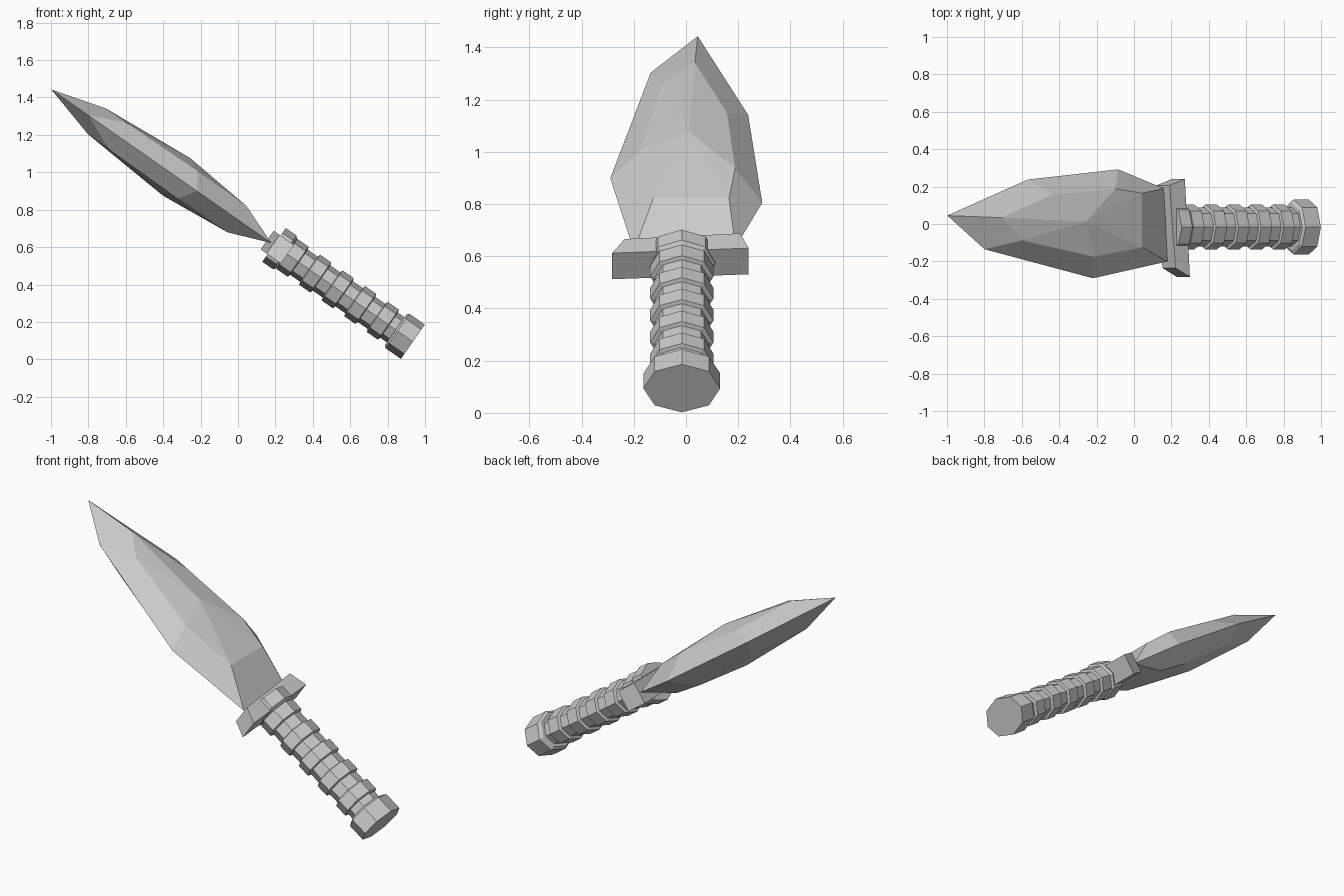
import bpy, bmesh, math
from mathutils import Vector

if "Cube" in bpy.data.objects:
    bpy.data.objects.remove(bpy.data.objects["Cube"])

# Dagger frame: u runs from pommel to tip, v is across (world y), w is the blade normal
ANG = math.radians(34.9)
C, S = math.cos(ANG), math.sin(ANG)
END = Vector((0.935, 0, 0.094))


def place(u, v, w):
    return END + Vector((-C * u + S * w, v, S * u + C * w))


def build(name, points, faces):
    bm = bmesh.new()
    vs = [bm.verts.new(place(*p)) for p in points]
    for f in faces:
        bm.faces.new([vs[i] for i in f])
    bmesh.ops.recalc_face_normals(bm, faces=bm.faces)
    mesh = bpy.data.meshes.new(name)
    bm.to_mesh(mesh)
    bm.free()
    ob = bpy.data.objects.new(name, mesh)
    bpy.context.collection.objects.link(ob)
    return ob


def lathe(name, profile, n=8, vc=-0.016):
    """Octagonal stack; profile rows are (u, half width, half depth)."""
    pts, faces = [], []
    for u, rv, rw in profile:
        for k in range(n):
            a = 2 * math.pi * k / n
            pts.append((u, vc + rv * math.sin(a), rw * math.cos(a)))
    for r in range(len(profile) - 1):
        for k in range(n):
            j = (k + 1) % n
            faces.append((r * n + k, r * n + j, (r + 1) * n + j, (r + 1) * n + k))
    faces.append(tuple(range(n)))
    faces.append(tuple((len(profile) - 1) * n + k for k in range(n)))
    return build(name, pts, faces)


# Blade: cutting outline, raised inner ring and a central peak, mirrored below
outline = [(0.945, 0.19), (1.243, 0.292), (1.831, 0.238), (2.357, 0.045),
           (2.114, -0.135), (1.407, -0.29), (0.922, -0.2)]
ring = [(1.148, 0.165, 0.087), (1.33, 0.188, 0.1), (1.73, 0.157, 0.08),
        (2.06, 0.034, 0.084), (1.927, -0.088, 0.084), (1.467, -0.175, 0.09),
        (1.148, -0.125, 0.087)]
n = len(outline)
pts = [(u, v, 0) for u, v in outline]
faces = []
for side in (1, -1):
    b = len(pts)
    pts += [(u, v, side * w) for u, v, w in ring] + [(1.54, 0.012, side * 0.124)]
    for i in range(n):
        j = (i + 1) % n
        faces += [(i, j, b + j, b + i), (b + i, b + j, b + n)]
build("blade", pts, faces)

# Crossguard: slightly skewed bar, narrower on the blade side
corners = [(0.818, -0.283), (0.851, 0.24), (0.95, 0.207), (0.912, -0.235)]
pts = [(u, v, w) for w in (-0.061, 0.061) for u, v in corners]
faces = [(0, 1, 2, 3), (4, 5, 6, 7)]
faces += [(i, (i + 1) % 4, (i + 1) % 4 + 4, i + 4) for i in range(4)]
build("crossguard", pts, faces)

# Grip: alternating wide and narrow octagonal bands
grip = []
STEP = 0.147
for i in range(5):
    u = 0.09 + i * STEP
    grip += [(u, 0.103, 0.082), (u + 0.065, 0.103, 0.082),
             (u + 0.07, 0.121, 0.098), (u + STEP - 0.005, 0.121, 0.098)]
grip.append((0.09 + 5 * STEP, 0.103, 0.082))
lathe("grip", grip)

# Collar at the guard and pommel at the end
lathe("collar", [(0.822, 0.112, 0.095), (0.835, 0.128, 0.11), (0.905, 0.128, 0.11)])
lathe("pommel", [(0, 0.147, 0.112), (0.1, 0.147, 0.112), (0.112, 0.125, 0.1)])
